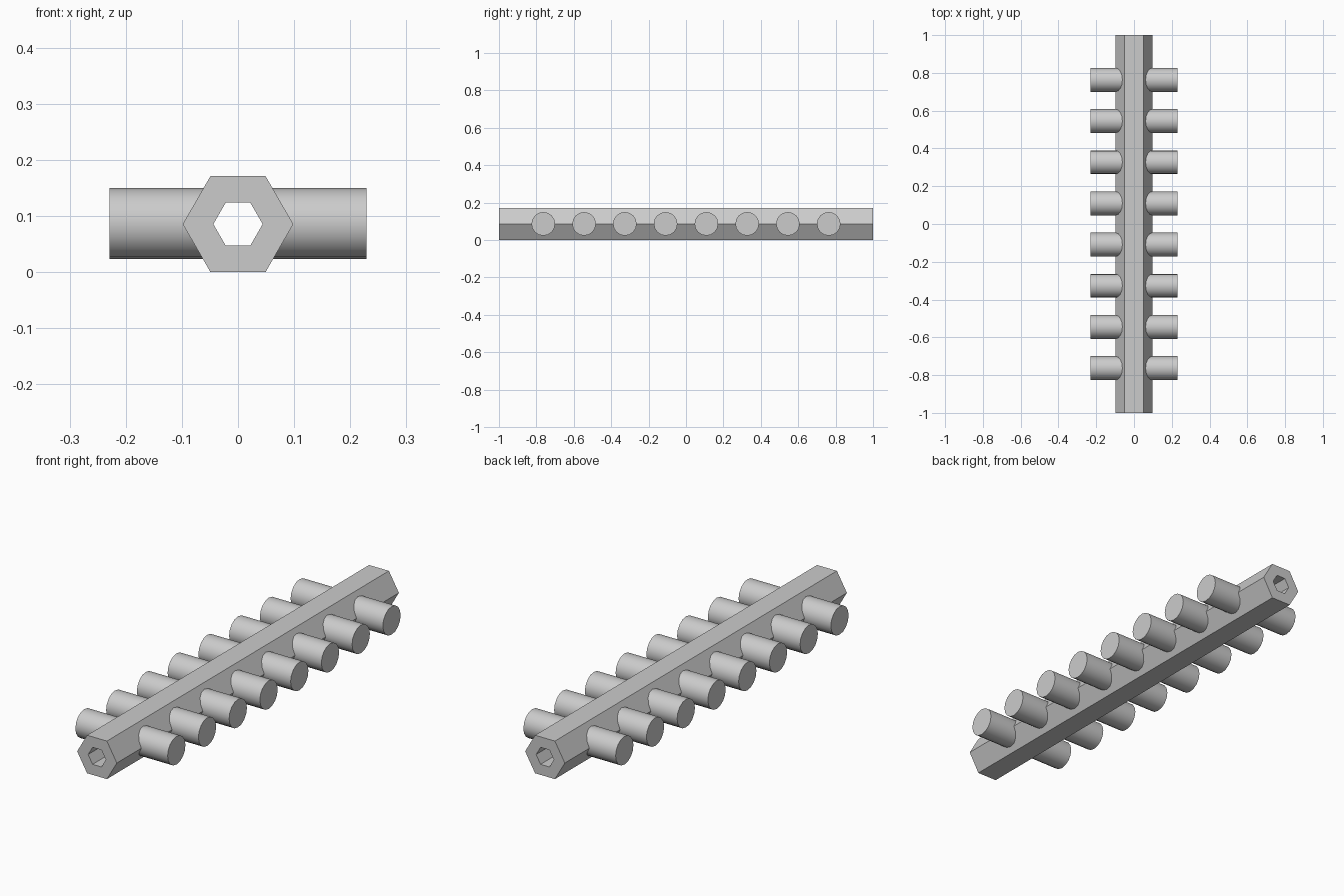
import bpy
import bmesh
from math import cos, sin, pi, radians

cube = bpy.data.objects.get("Cube")
if cube:
    bpy.data.objects.remove(cube, do_unlink=True)

HEX_RADIUS, HOLE_RADIUS = 0.0985, 0.044
AXIS_Z = HEX_RADIUS * sin(pi / 3)
PEG_RADIUS, PEG_INNER, PEG_OUTER = 0.0632, 0.055, 0.229
PEG_COUNT, PEG_PITCH = 8, 0.218

grey = bpy.data.materials.new("plain_grey")
grey.use_nodes = True
colour = (0.6, 0.6, 0.6, 1)
grey.diffuse_color = colour
grey.node_tree.nodes["Principled BSDF"].inputs["Base Color"].default_value = colour


def add_object(name, bm):
    bmesh.ops.recalc_face_normals(bm, faces=bm.faces)
    mesh = bpy.data.meshes.new(name)
    bm.to_mesh(mesh)
    bm.free()
    mesh.materials.append(grey)
    obj = bpy.data.objects.new(name, mesh)
    bpy.context.collection.objects.link(obj)
    return obj


# Hexagonal bar with a hexagonal bore running through it
bm = bmesh.new()


def hex_ring(radius, y):
    return [bm.verts.new((radius * cos(i * pi / 3), y,
                          AXIS_Z + radius * sin(i * pi / 3))) for i in range(6)]


rings = [hex_ring(HEX_RADIUS, -1), hex_ring(HEX_RADIUS, 1),
         hex_ring(HOLE_RADIUS, 1), hex_ring(HOLE_RADIUS, -1)]
for a, b in zip(rings, rings[1:] + rings[:1]):
    for i in range(6):
        j = (i + 1) % 6
        bm.faces.new((a[i], a[j], b[j], b[i]))
add_object("hexagonal_bar", bm)


# Round pegs in a row along each side, stopping short of the bore
def add_peg(name, side, y):
    bpy.ops.mesh.primitive_cylinder_add(
        vertices=16, radius=PEG_RADIUS, depth=PEG_OUTER - PEG_INNER,
        location=(side * (PEG_INNER + PEG_OUTER) / 2, y, AXIS_Z + 0.001),
        rotation=(0, pi / 2, 0))
    peg = bpy.context.object
    peg.name = name
    peg.data.materials.append(grey)
    bpy.ops.object.shade_smooth_by_angle(angle=radians(30))


for side, label in ((1, "left"), (-1, "right")):
    for n in range(PEG_COUNT):
        add_peg(f"{label}_peg_{n + 1}", side, (n - (PEG_COUNT - 1) / 2) * PEG_PITCH)
